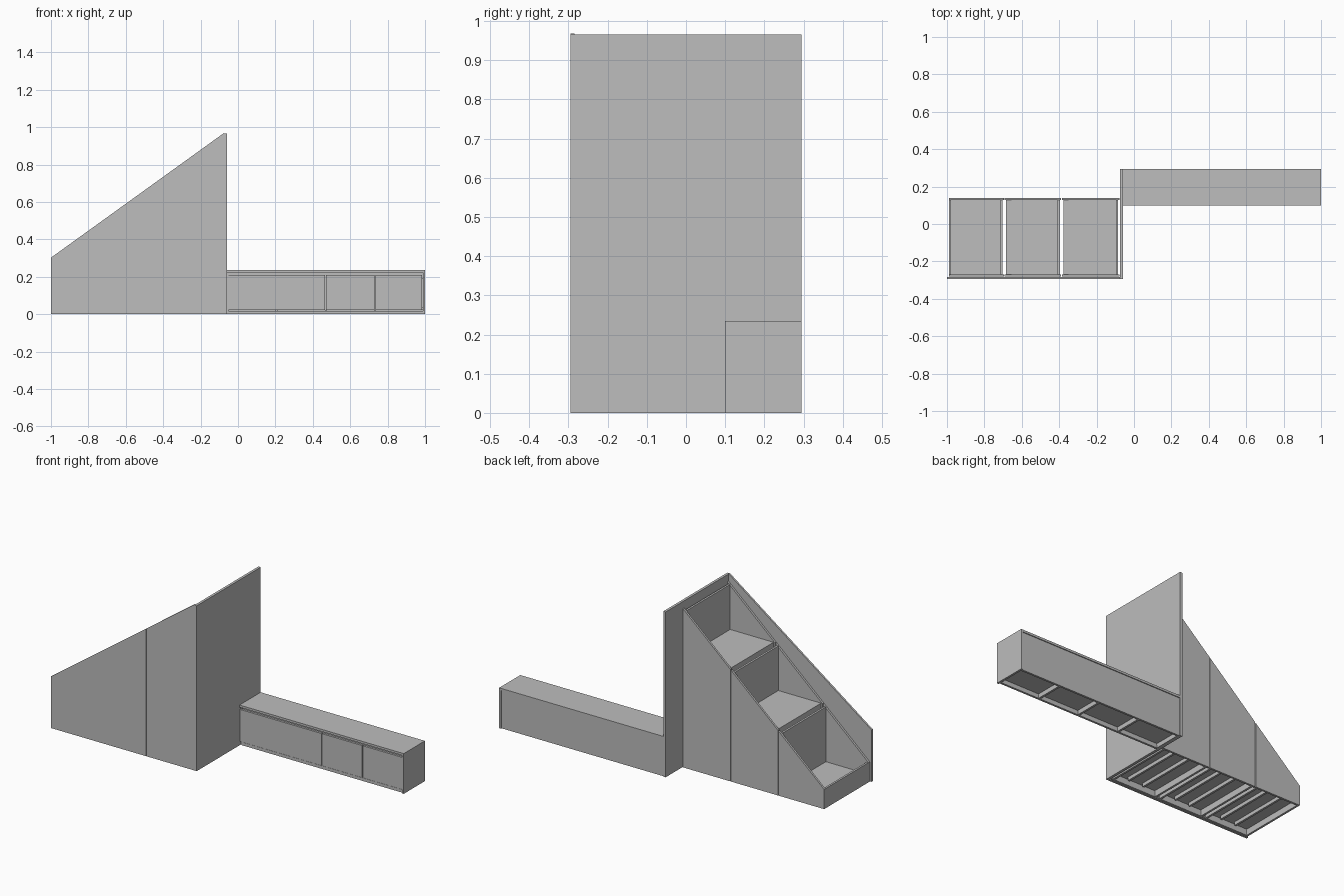
import bpy

cube = bpy.data.objects.get("Cube")
if cube:
    bpy.data.objects.remove(cube, do_unlink=True)

grey = bpy.data.materials.new("plain grey")
grey.use_nodes = True
COLOUR = (0.51, 0.51, 0.51, 1)
grey.diffuse_color = COLOUR
grey.node_tree.nodes["Principled BSDF"].inputs["Base Color"].default_value = COLOUR


def plate(name, profile, y0, y1):
    """Extrude an x-z profile between two y positions."""
    n = len(profile)
    verts = [(x, y, z) for y in (y0, y1) for x, z in profile]
    faces = [tuple(range(n)), tuple(reversed(range(n, 2 * n)))]
    faces += [(i, i + n, (i + 1) % n + n, (i + 1) % n) for i in range(n)]
    mesh = bpy.data.meshes.new(name)
    mesh.from_pydata(verts, [], faces)
    mesh.materials.append(grey)
    obj = bpy.data.objects.new(name, mesh)
    bpy.context.collection.objects.link(obj)
    return obj


def board(name, x0, x1, y0, y1, z0, z1):
    return plate(name, [(x0, z0), (x1, z0), (x1, z1), (x0, z1)], y0, y1)


# Tall divider and sloping front cladding
T = 0.012
board("tall_divider", -0.075, -0.06, -0.295, 0.295, 0, 0.965)


def cladding_top(x):
    return 0.302 + (x + 1) * 0.7205


for name, x0, x1 in (("front_panel_low", -1, -0.386), ("front_panel_high", -0.385, -0.075)):
    plate(name, [(x0, 0), (x1, 0), (x1, cladding_top(x1)), (x0, cladding_top(x0))], -0.295, -0.284)


# Stair modules: sloping sides, end walls, tread and floor
def stair_top(x):
    return 0.115 + (x + 0.99) * 0.89


Y0, Y1 = -0.281, 0.14
modules = [(-0.99, -0.696), (-0.692, -0.389), (-0.385, -0.078)]
for i, (a, b) in enumerate(modules):
    tag = f"_{i + 1}"
    low, high = stair_top(a), stair_top(b)
    for side, y in (("front", Y0), ("back", Y1 - T)):
        plate(f"stair_{side}_side" + tag, [(a, 0), (b, 0), (b, high), (a, low)], y, y + T)
    wa = a if i == 0 else a + 0.008
    wb = b - 0.007
    board("stair_low_wall" + tag, wa, wa + T, Y0 + T, Y1 - T, 0, low)
    board("stair_riser" + tag, wb - T, wb, Y0 + T, Y1 - T, 0, high - 0.01)
    board("stair_floor" + tag, wa + T, wb - T, Y0 + T, Y1 - T, 0.035, 0.047)
    if i:
        board("stair_tread" + tag, wa + T, wb - T, Y0 + T, Y1 - T, low - T, low)
    # Plinth rails below the floor
    for j in (1, 2):
        x = wa + (wb - wa) * j / 3
        board(f"plinth_rail{tag}_{j}", x, x + T, Y0 + 0.03, Y1 - 0.03, 0.015, 0.035)

# Low bench carcass
BX0, BX1, BY0, BY1 = -0.06, 1.0, 0.1, 0.295
board("bench_top", BX0, BX1 - T, BY0, BY1, 0.222, 0.235)
board("bench_end", BX1 - T, BX1, BY0, BY1, 0, 0.235)
board("bench_inner_end", BX0, BX0 + 0.008, BY0 + 0.012, BY1 - 0.005, 0, 0.222)
board("bench_back", BX0 + 0.008, BX1 - T, BY1 - 0.017, BY1 - 0.005, 0, 0.222)
board("bench_floor", BX0 + 0.008, BX1 - T, BY0 + 0.02, BY1 - 0.017, 0.025, 0.037)
board("bench_base_rail", BX0 + 0.008, BX1 - T, BY0 + 0.008, BY0 + 0.02, 0, 0.018)
board("bench_top_rail", BX0 + 0.008, BX1 - T, BY0 + 0.02, BY0 + 0.032, 0.19, 0.222)

# Bench dividers and doors
for i, x in enumerate((0.205, 0.47, 0.732)):
    board(f"bench_divider_{i + 1}", x - 0.006, x + 0.006, BY0 + 0.02, BY1 - 0.017, 0, 0.222)
for i, (x0, x1) in enumerate(((BX0, 0.466), (0.471, 0.729), (0.734, 0.985))):
    board(f"bench_door_{i + 1}", x0, x1, BY0 + 0.004, BY0 + 0.016, 0.021, 0.208)
